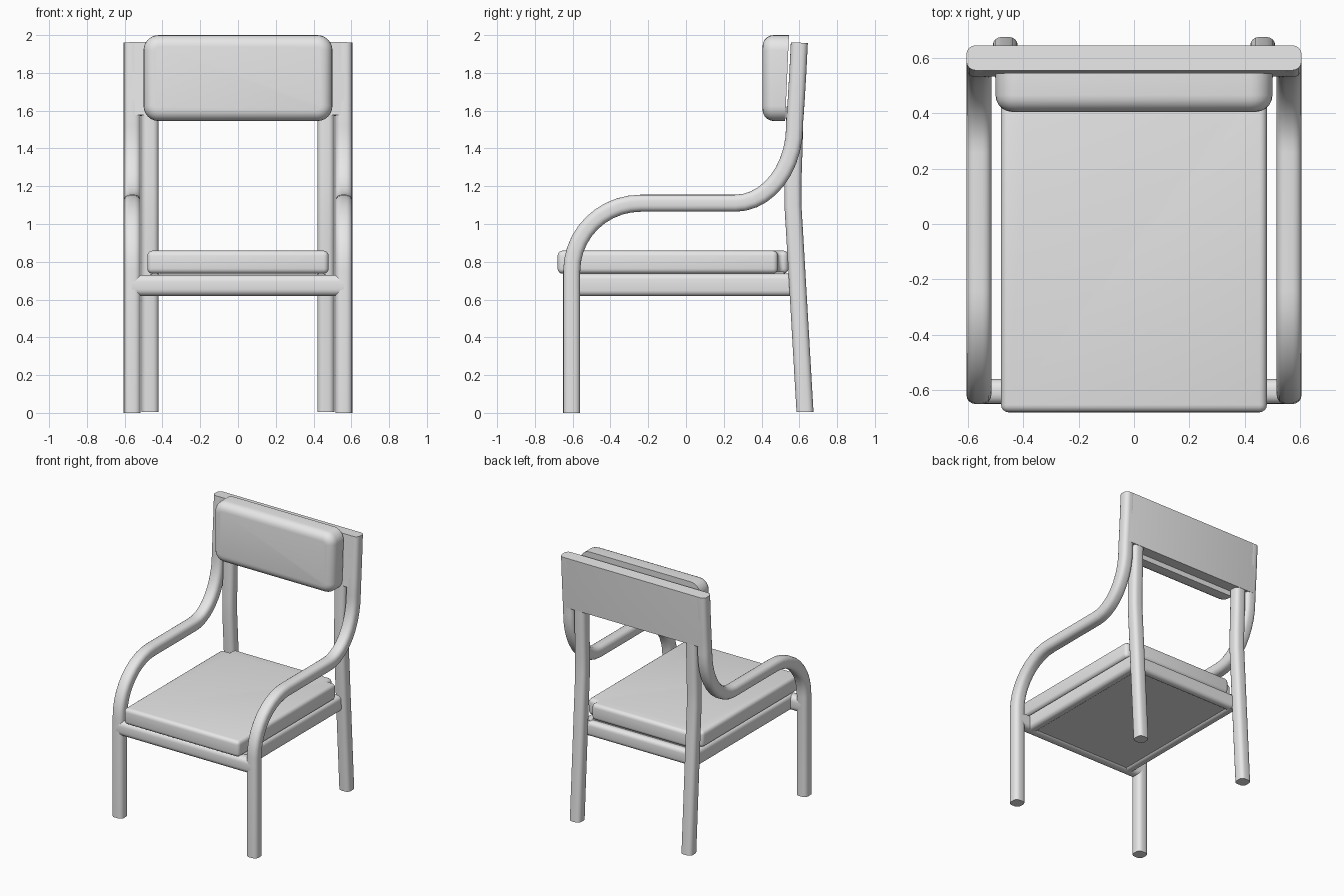
import bpy, bmesh, math
from mathutils import Vector

cube = bpy.data.objects.get("Cube")
if cube:
    bpy.data.objects.remove(cube, do_unlink=True)

grey = bpy.data.materials.new("plain_grey")
grey.use_nodes = True
grey.diffuse_color = (0.8, 0.8, 0.8, 1)
grey.node_tree.nodes["Principled BSDF"].inputs["Base Color"].default_value = (0.8, 0.8, 0.8, 1)


def finish(name, bm, mirror=False):
    bmesh.ops.recalc_face_normals(bm, faces=bm.faces)
    mesh = bpy.data.meshes.new(name)
    bm.to_mesh(mesh)
    bm.free()
    mesh.materials.append(grey)
    obj = bpy.data.objects.new(name, mesh)
    bpy.context.collection.objects.link(obj)
    if mirror:
        obj.modifiers.new("Mirror", "MIRROR")
    bpy.ops.object.select_all(action="DESELECT")
    obj.select_set(True)
    bpy.context.view_layer.objects.active = obj
    bpy.ops.object.shade_smooth_by_angle(angle=math.radians(40))
    return obj


def rounded_rect(hw, hh, r, steps=4):
    pts = []
    for k, (sx, sy) in enumerate([(1, 1), (-1, 1), (-1, -1), (1, -1)]):
        for i in range(steps + 1):
            a = math.pi / 2 * (k + i / steps)
            pts.append((sx * (hw - r) + r * math.cos(a), sy * (hh - r) + r * math.sin(a)))
    return pts


def sweep(name, path, side, hw, hh, r, mirror=False, level_start=False):
    """Sweep a rounded rectangle along a path; its width lies along side."""
    bm = bmesh.new()
    path = [Vector(p) for p in path]
    side = Vector(side)
    section = rounded_rect(hw, hh, r)
    rings = []
    for i, p in enumerate(path):
        before = (p - path[i - 1]).normalized() if i else Vector()
        after = (path[i + 1] - p).normalized() if i + 1 < len(path) else Vector()
        normal = side.cross((before + after).normalized())
        if i == 0 and level_start:
            normal = Vector((0, math.copysign(1, normal.y), 0))
        rings.append([bm.verts.new(p + side * u + normal * v) for u, v in section])
    n = len(section)
    for a, b in zip(rings, rings[1:]):
        for j in range(n):
            bm.faces.new((a[j], a[(j + 1) % n], b[(j + 1) % n], b[j]))
    bm.faces.new(rings[0])
    bm.faces.new(rings[-1])
    return finish(name, bm, mirror)


def extrude(outline, offset):
    bm = bmesh.new()
    face = bm.faces.new([bm.verts.new(p) for p in outline])
    geom = bmesh.ops.extrude_face_region(bm, geom=[face])["geom"]
    moved = [v for v in geom if isinstance(v, bmesh.types.BMVert)]
    bmesh.ops.translate(bm, verts=moved, vec=offset)
    bmesh.ops.recalc_face_normals(bm, faces=bm.faces)
    return bm


def arc(cy, cz, ry, rz, start, end, steps=10):
    angles = [math.radians(start + (end - start) * i / steps) for i in range(steps + 1)]
    return [(cy + ry * math.cos(a), cz + rz * math.sin(a)) for a in angles]


# Front leg, armrest and back upright bent from one bar on each side
upright = [(0.575, 1.54), (0.583, 1.65), (0.592, 1.8), (0.6, 1.96)]
bar = [(-0.605, 0)] + arc(-0.24, 0.75, 0.365, 0.36, 180, 90)
bar += arc(0.26, 1.52, 0.315, 0.41, -90, 0) + upright
sweep("leg_and_armrest", [(0.56, y, z) for y, z in bar], (1, 0, 0), 0.045, 0.045, 0.032, True)

# Raked rear legs, slightly bent at armrest height
rear = [(0.63, 0.005), (0.578, 0.9), (0.566, 1.1), (0.566, 1.22), (0.572, 1.4), (0.577, 1.62)]
sweep("rear_leg", [(0.465, y, z) for y, z in rear], (1, 0, 0), 0.045, 0.045, 0.03, True, True)

# Curved panel joining the uprights
sweep("back_panel", [(0, y, z) for y, z in [(0.578, 1.575)] + upright[1:]],
      (1, 0, 0), 0.58, 0.045, 0.015)

# Seat frame rails
sweep("front_rail", [(-0.56, -0.605, 0.675), (0.56, -0.605, 0.675)], (0, 1, 0), 0.045, 0.056, 0.035)
sweep("back_rail", [(-0.45, 0.535, 0.675), (0.45, 0.535, 0.675)], (0, 1, 0), 0.035, 0.056, 0.03)
sweep("side_rail", [(0.44, -0.6, 0.678), (0.44, 0.55, 0.678)], (1, 0, 0), 0.038, 0.06, 0.03, True)

# Board under the cushion
board = [(-0.41, -0.6, 0.63), (0.41, -0.6, 0.63), (0.41, 0.52, 0.63), (-0.41, 0.52, 0.63)]
finish("seat_board", extrude(board, (0, 0, 0.115)))

# Seat cushion, notched around the rear legs
half = [(0.48, -0.68), (0.48, 0.487), (0.412, 0.487), (0.412, 0.542)]
outline = half + [(-x, y) for x, y in reversed(half)]
bm = extrude([(x, y, 0.737) for x, y in outline], (0, 0, 0.122))
bmesh.ops.bevel(bm, geom=bm.edges[:], offset=0.033, segments=4, profile=0.5,
                affect="EDGES", clamp_overlap=True)
finish("seat_cushion", bm)

# Back cushion: soft front edge and flat, slightly leaning rear
front, rear_y, low, high = 0.405, 0.545, 1.545, 2.0
mid, half_h = (low + high) / 2, (high - low) / 2
shape = [(x, front, mid + z) for x, z in rounded_rect(0.5, half_h, 0.08, 6)]
bm = extrude(shape, (0, rear_y - front, 0))
rim = [e for e in bm.edges if all(v.co.y < front + 0.001 for v in e.verts)]
bmesh.ops.bevel(bm, geom=rim, offset=0.06, segments=5, profile=0.5, affect="EDGES")
for v in bm.verts:
    if v.co.y > rear_y - 0.001:
        v.co.y -= 0.02 * (high - v.co.z) / (high - low)
finish("back_cushion", bm)
